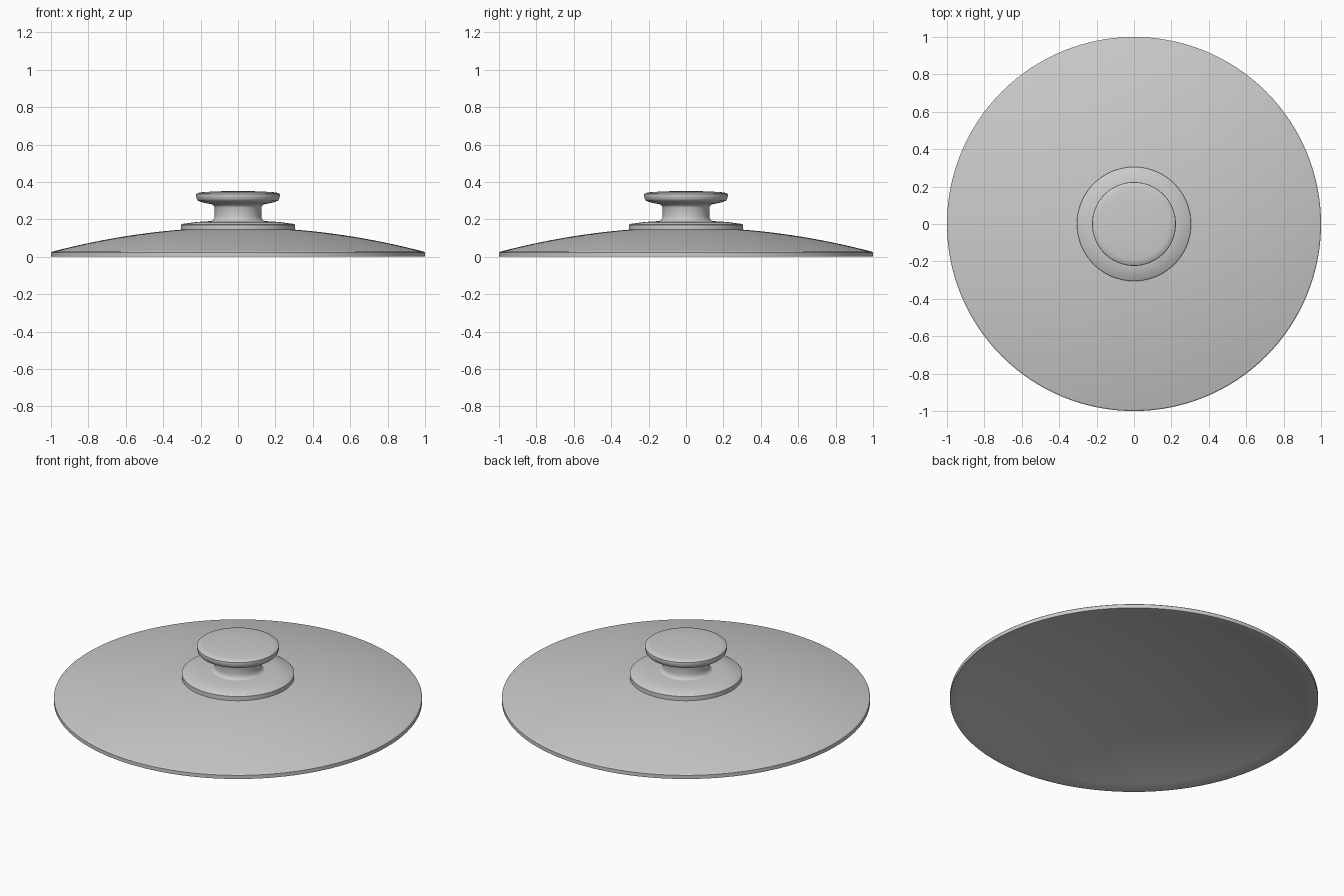
import bpy, bmesh, math

if "Cube" in bpy.data.objects:
    bpy.data.objects.remove(bpy.data.objects["Cube"])

SEGMENTS = 128


def lathe(name, profile, angle=35):
    """Spin an (r, z) profile around the z axis into a smooth solid."""
    bm = bmesh.new()
    verts = [bm.verts.new((r, 0, z)) for r, z in profile]
    edges = [bm.edges.new(pair) for pair in zip(verts, verts[1:])]
    bmesh.ops.spin(bm, geom=verts + edges, cent=(0, 0, 0), axis=(0, 0, 1),
                   angle=math.tau, steps=SEGMENTS, use_duplicate=False)
    bmesh.ops.remove_doubles(bm, verts=bm.verts, dist=1e-5)
    bmesh.ops.recalc_face_normals(bm, faces=bm.faces)
    mesh = bpy.data.meshes.new(name)
    bm.to_mesh(mesh)
    bm.free()
    obj = bpy.data.objects.new(name, mesh)
    bpy.context.collection.objects.link(obj)
    bpy.ops.object.select_all(action='DESELECT')
    obj.select_set(True)
    bpy.context.view_layer.objects.active = obj
    bpy.ops.object.shade_smooth_by_angle(angle=math.radians(angle))
    return obj


def dome(radius, base, rise, steps=20):
    """Shallow dome curve from the centre out to the rim."""
    return [(radius * i / steps, base + rise * (1 - (i / steps) ** 2))
            for i in range(steps + 1)]


# Thin domed lid, hollow underneath, with a short upright rim
lathe("lid_dome", dome(0.994, 0.027, 0.13)
      + [(1.0, 0.022), (1.0, 0.0)] + dome(0.985, 0.0, 0.132)[::-1], 25)

# Stepped collar under the knob
lathe("knob_collar", [(0, 0.14), (0.305, 0.14), (0.305, 0.17), (0.30, 0.175),
                      (0.22, 0.186), (0.14, 0.191), (0, 0.191)], 40)

# Knob: waisted stem flaring into a rounded, slightly domed cap
lathe("knob", [(0, 0.18), (0.15, 0.188), (0.134, 0.194), (0.127, 0.205),
               (0.125, 0.22), (0.125, 0.262), (0.129, 0.273), (0.14, 0.28),
               (0.165, 0.285), (0.195, 0.292), (0.213, 0.299),
               (0.220, 0.308), (0.224, 0.325), (0.223, 0.335),
               (0.216, 0.341), (0.19, 0.345), (0.13, 0.349), (0.06, 0.351),
               (0, 0.352)], 40)
